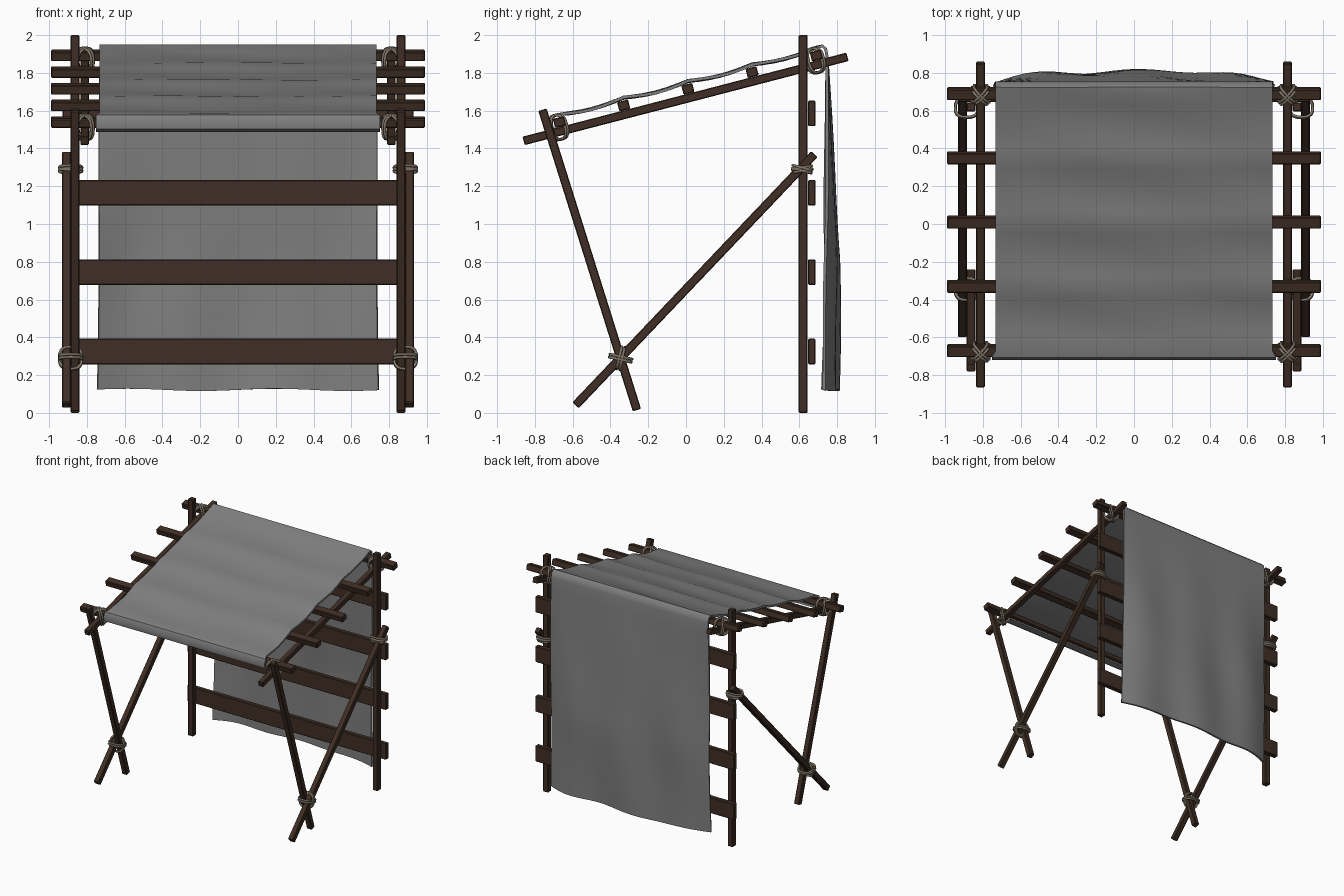
import bpy, bmesh, math, random
from mathutils import Vector, Matrix

if "Cube" in bpy.data.objects:
    bpy.data.objects.remove(bpy.data.objects["Cube"])

random.seed(4)


def material(name, rgb):
    m = bpy.data.materials.new(name)
    m.diffuse_color = (*rgb, 1)
    m.use_nodes = True
    m.node_tree.nodes["Principled BSDF"].inputs["Base Color"].default_value = m.diffuse_color
    return m


WOOD = material("dark_wood", (0.050, 0.028, 0.018))
CLOTH = material("grey_cloth", (0.215, 0.215, 0.215))
ROPE = material("pale_rope", (0.23, 0.19, 0.145))


def add_mesh(name, bm, mat):
    bmesh.ops.recalc_face_normals(bm, faces=bm.faces)
    me = bpy.data.meshes.new(name)
    bm.to_mesh(me)
    bm.free()
    me.materials.append(mat)
    ob = bpy.data.objects.new(name, me)
    bpy.context.collection.objects.link(ob)
    return ob


def beam(name, a, b, side, depth, up):
    """Bevelled timber from a to b; depth is measured along up, side across it."""
    a, b, up = Vector(a), Vector(b), Vector(up)
    z = (b - a).normalized()
    x = up.cross(z).normalized()
    y = z.cross(x)
    rot = Matrix((x, y, z)).transposed().to_4x4()
    bm = bmesh.new()
    bmesh.ops.create_cube(bm, size=1)
    bmesh.ops.scale(bm, vec=(side, depth, (b - a).length), verts=bm.verts)
    bmesh.ops.bevel(bm, geom=bm.edges[:], offset=0.005, segments=1, affect='EDGES')
    bmesh.ops.transform(bm, matrix=Matrix.Translation((a + b) / 2) @ rot, verts=bm.verts)
    return add_mesh(name, bm, WOOD)


def lashing(name, centre, n, dirs, a, b):
    """Rope loops around a joint: each lies in the plane of n and one direction."""
    cu = bpy.data.curves.new(name, 'CURVE')
    cu.dimensions = '3D'
    cu.bevel_depth = 0.008
    cu.bevel_resolution = 1
    n = Vector(n).normalized()
    for d in dirs:
        d = Vector(d).normalized()
        off = n.cross(d)
        for s in (-0.008, 0.008):
            sp = cu.splines.new('POLY')
            sp.points.add(19)
            sp.use_cyclic_u = True
            for i, p in enumerate(sp.points):
                t = math.tau * i / 20
                c, q = math.cos(t), math.sin(t)
                u = math.copysign(abs(c) ** 0.75, c) * a
                v = math.copysign(abs(q) ** 0.75, q) * b
                p.co = (*(Vector(centre) + d * u + n * v + off * s), 1)
    cu.materials.append(ROPE)
    ob = bpy.data.objects.new(name, cu)
    bpy.context.collection.objects.link(ob)
    bpy.ops.object.select_all(action='DESELECT')
    ob.select_set(True)
    bpy.context.view_layer.objects.active = ob
    bpy.ops.object.convert(target='MESH')
    bpy.ops.object.shade_smooth()


# Roof slope
slope = math.atan2(0.445, 1.715)
along = Vector((0, math.cos(slope), math.sin(slope)))
normal = Vector((0, -math.sin(slope), math.cos(slope)))


def rail_z(y):
    return 1.44 + (y + 0.86) * math.tan(slope)


# Side frames, mirrored
for s, side in ((-1, "left"), (1, "right")):
    beam(f"back_post_{side}", (s * .863, .62, 0), (s * .863, .62, 2), .048, .048, (0, 1, 0))
    beam(f"front_leg_{side}", (s * .863, -.26, .015), (s * .863, -.76, 1.605), .046, .046, (1, 0, 0))
    beam(f"brace_{side}", (s * .908, -.585, .04), (s * .908, .68, 1.37), .046, .046, (1, 0, 0))
    beam(f"roof_rail_{side}", (s * .812, -.86, 1.44), (s * .812, .855, 1.885), .046, .046, (1, 0, 0))
    # Rope lashings
    for y, end in ((-.67, "front"), (.69, "back")):
        c = Vector((s * .812, y, rail_z(y))) + normal * .024
        lashing(f"roof_rope_{end}_{side}", c, normal,
                (Vector((1, 0, 0)) + along, Vector((1, 0, 0)) - along), .058, .066)
    leg, br = Vector((0, -.3, .954)), Vector((0, .689, .725))
    lashing(f"leg_rope_{side}", (s * .886, -.346, .29), (1, 0, 0), (leg + br, leg - br), .06, .06)
    lashing(f"brace_rope_{side}", (s * .886, .615, 1.29), (1, 0, 0),
            ((0, 1, .2), (0, 1, -.25)), .052, .06)

# Roof cross beams
for i in range(5):
    y = -.67 + .34 * i
    c = Vector((0, y, rail_z(y) + .05))
    beam(f"roof_beam_{i + 1}", c - Vector((.99, 0, 0)), c + Vector((.99, 0, 0)), .06, .05, normal)

# Back planks
for i in range(4):
    z = .325 + .42 * i
    beam(f"back_plank_{i + 1}", (-.93, .666, z), (.93, .666, z), .135, .04, (0, 1, 0))

# Cloth profile: hem around the front beam, roof with sags, drop at the back
profile = [(-.645, 1.503), (-.68, 1.496), (-.708, 1.508), (-.713, 1.54), (-.70, 1.572)]
hem = len(profile)
for i in range(25):
    y = -.67 + 1.36 * i / 24
    sag = .016 * math.sin(math.pi * (i % 6) / 6)
    profile.append((y, rail_z(y) + .091 - sag))
profile += [(.722, 1.943), (.74, 1.925), (.746, 1.89)]
drop_start = len(profile)
for i in range(1, 19):
    t = i / 18
    profile.append((.746 - .022 * t, 1.89 - 1.768 * t))

bm = bmesh.new()
NX = 28
rows = []
for j, (y, z) in enumerate(profile):
    half = .752 if j < hem else .733
    t = max(0, (1.89 - z) / 1.77) if j >= drop_start else 0
    row = []
    for i in range(NX + 1):
        u = 2 * i / NX - 1
        x, dy, dz = u * half, 0, 0
        if j >= drop_start:
            # billow of the hanging sheet
            edge = 1 - abs(u) ** 3
            grow = min(1, t * 1.6)
            dy = grow * (.02 + .05 * edge + .010 * math.cos(u * 8.5 - .9 + t)
                         + .005 * math.sin(5 * u + 9 * t)) - .012 * t * abs(u) ** 8
            x *= 1 + .012 * t + .004 * math.sin(7 * t)
            dz = .006 * t * math.sin(6 * u)
        elif hem < j < drop_start - 3:
            dz = .003 * math.sin(4 * u + j * .9)
        row.append(bm.verts.new((x, y + dy, z + dz)))
    rows.append(row)
for r0, r1 in zip(rows, rows[1:]):
    for i in range(NX):
        bm.faces.new((r0[i], r0[i + 1], r1[i + 1], r1[i]))
cloth = add_mesh("cloth_cover", bm, CLOTH)
mod = cloth.modifiers.new("thickness", 'SOLIDIFY')
mod.thickness = .016
mod.offset = 0
bpy.ops.object.select_all(action='DESELECT')
cloth.select_set(True)
bpy.context.view_layer.objects.active = cloth
bpy.ops.object.modifier_apply(modifier="thickness")
bpy.ops.object.shade_smooth_by_angle(angle=math.radians(40))
